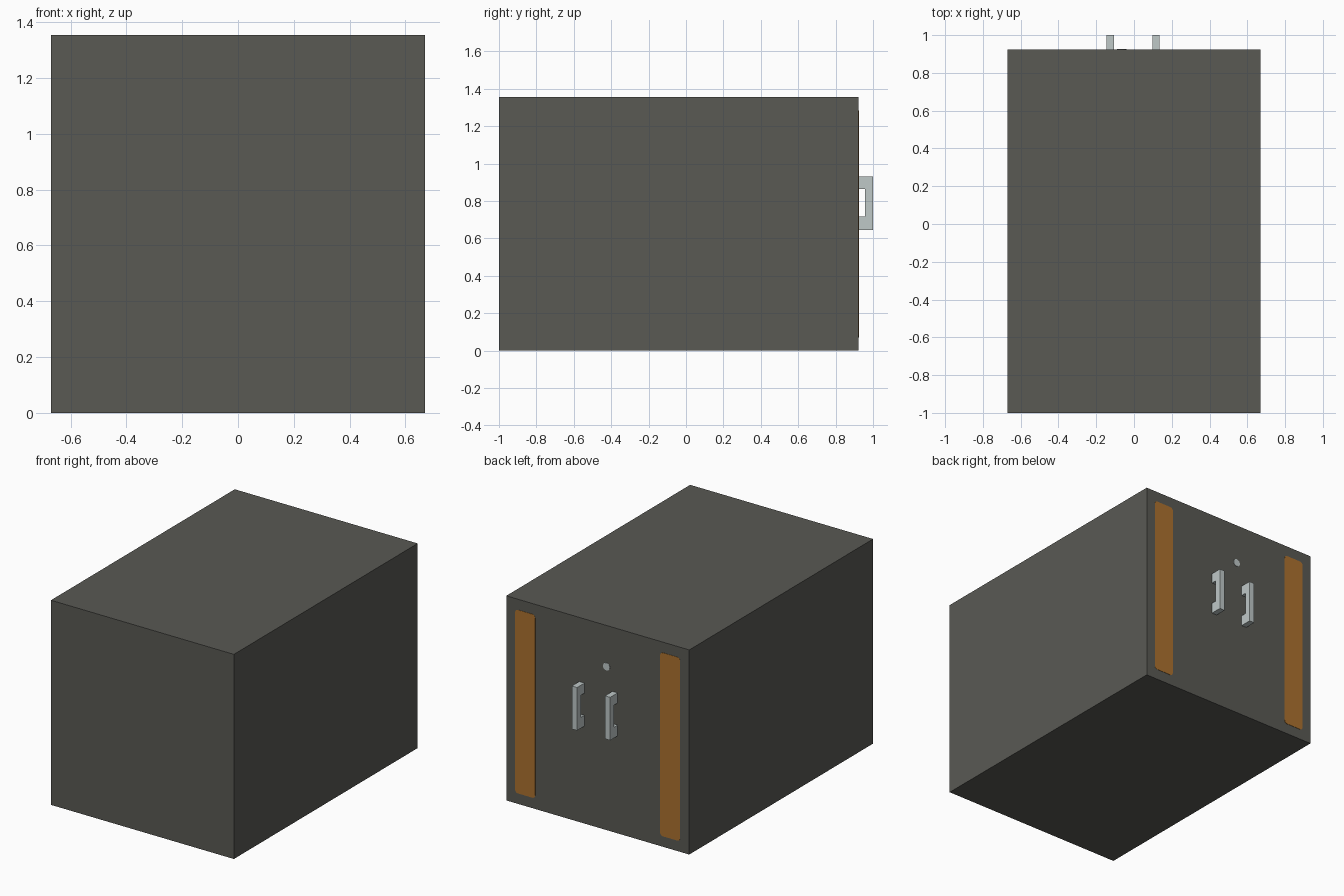
import bpy, bmesh, math
from mathutils import Vector

if "Cube" in bpy.data.objects:
    bpy.data.objects.remove(bpy.data.objects["Cube"])

BACK = 0.923  # y of the face that carries the fittings


def material(name, rgb):
    m = bpy.data.materials.new(name)
    m.diffuse_color = (*rgb, 1)
    m.use_nodes = True
    m.node_tree.nodes["Principled BSDF"].inputs["Base Color"].default_value = m.diffuse_color
    return m


dark = material("dark grey", (0.10, 0.10, 0.088))
orange = material("burnt orange", (0.41, 0.168, 0.028))
steel = material("pale steel", (0.52, 0.58, 0.575))


def prism(name, points, direction, mat):
    """Extrude a closed flat outline along a direction."""
    bm = bmesh.new()
    face = bm.faces.new([bm.verts.new(p) for p in points])
    out = bmesh.ops.extrude_face_region(bm, geom=[face])
    moved = [v for v in out["geom"] if isinstance(v, bmesh.types.BMVert)]
    bmesh.ops.translate(bm, verts=moved, vec=Vector(direction))
    bmesh.ops.recalc_face_normals(bm, faces=bm.faces)
    mesh = bpy.data.meshes.new(name)
    bm.to_mesh(mesh)
    bm.free()
    mesh.materials.append(mat)
    obj = bpy.data.objects.new(name, mesh)
    bpy.context.collection.objects.link(obj)
    return obj


def rounded_rect(x0, x1, z0, z1, r, steps=4):
    corners = [(x1 - r, z1 - r), (x0 + r, z1 - r), (x0 + r, z0 + r), (x1 - r, z0 + r)]
    pts = []
    for i, (cx, cz) in enumerate(corners):
        for s in range(steps + 1):
            a = math.pi / 2 * (i + s / steps)
            pts.append((cx + r * math.cos(a), BACK, cz + r * math.sin(a)))
    return pts


# Main box
prism("body", [(-0.67, -1, 0), (0.67, -1, 0), (0.67, BACK, 0), (-0.67, BACK, 0)],
      (0, 0, 1.355), dark)

# Tall orange strips near both edges of the back face
for side, x in (("left", -0.531), ("right", 0.531)):
    prism(side + "_strip", rounded_rect(x - 0.073, x + 0.073, 0.07, 1.285, 0.02),
          (0, 0.002, 0), orange)

# Pair of C-shaped pull handles
profile = [(BACK, 0.645), (1.0, 0.645), (1.0, 0.93), (BACK, 0.93),
           (BACK, 0.863), (0.958, 0.863), (0.958, 0.716), (BACK, 0.716)]
for side, x in (("left", -0.145), ("right", 0.098)):
    prism(side + "_handle", [(x, y, z) for y, z in profile], (0.038, 0, 0), steel)

# Round lock plate above the handles
ring = [(-0.065 + 0.025 * math.cos(math.tau * i / 16), BACK,
         1.083 + 0.025 * math.sin(math.tau * i / 16)) for i in range(16)]
prism("lock", ring, (0, 0.003, 0), steel)
